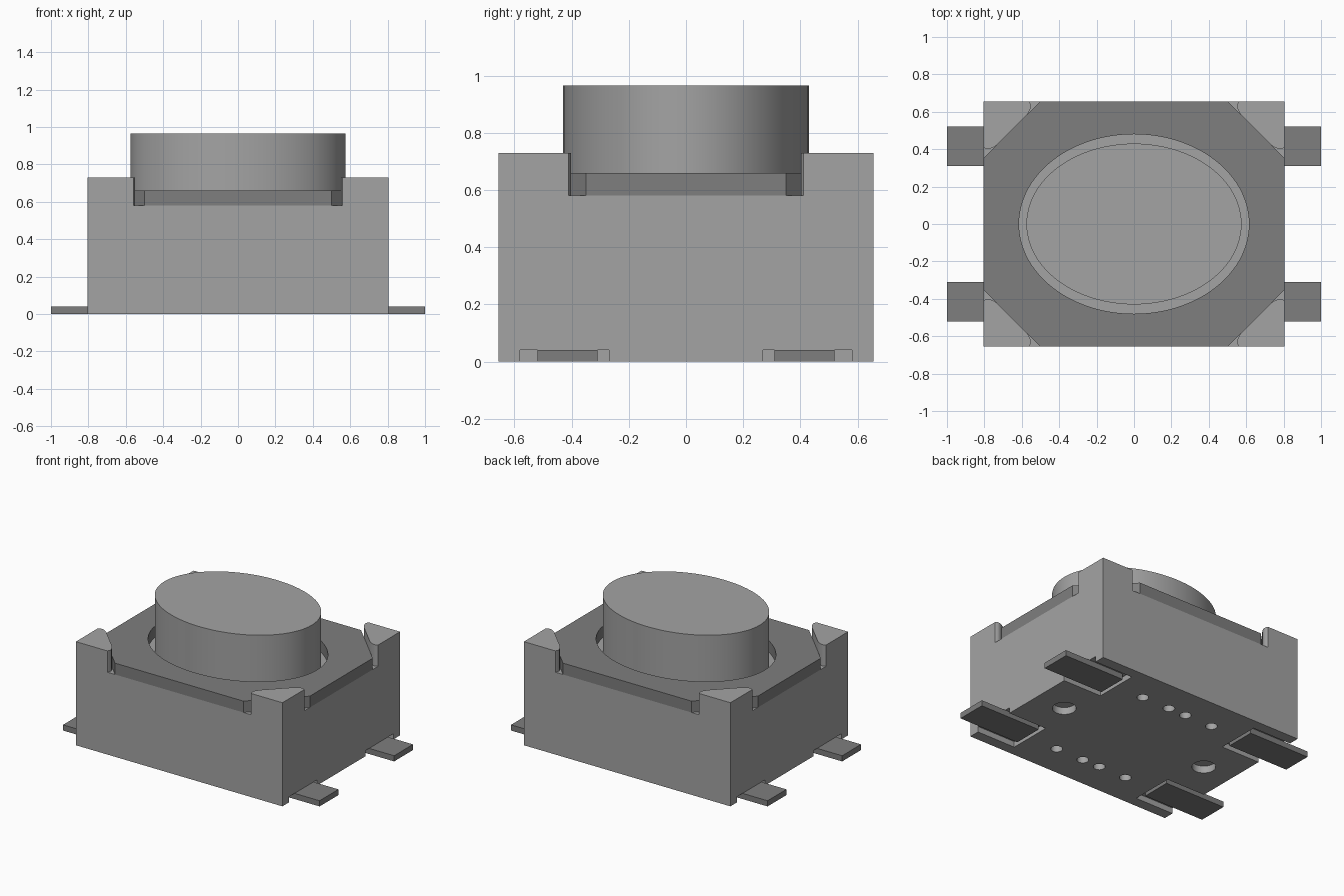
import bpy, bmesh, math

default = bpy.data.objects.get("Cube")
if default:
    bpy.data.objects.remove(default, do_unlink=True)


def material(name, value):
    m = bpy.data.materials.new(name)
    m.use_nodes = True
    col = (value, value, value, 1)
    m.diffuse_color = col
    m.node_tree.nodes["Principled BSDF"].inputs["Base Color"].default_value = col
    return m


LIGHT = material("light grey plastic", 0.37)
DARK = material("dark grey metal", 0.21)


def prisms(name, shapes, mat=None):
    """One object made of upright prisms, each given as (outline, bottom, top)."""
    bm = bmesh.new()
    for outline, z0, z1 in shapes:
        face = bm.faces.new([bm.verts.new((x, y, z0)) for x, y in outline])
        out = bmesh.ops.extrude_face_region(bm, geom=[face])
        top = [v for v in out["geom"] if isinstance(v, bmesh.types.BMVert)]
        bmesh.ops.translate(bm, verts=top, vec=(0, 0, z1 - z0))
    bmesh.ops.recalc_face_normals(bm, faces=bm.faces)
    mesh = bpy.data.meshes.new(name)
    bm.to_mesh(mesh)
    bm.free()
    ob = bpy.data.objects.new(name, mesh)
    bpy.context.collection.objects.link(ob)
    if mat:
        mesh.materials.append(mat)
    return ob


def rect(x0, x1, y0, y1):
    return [(x0, y0), (x1, y0), (x1, y1), (x0, y1)]


def ellipse(rx, ry, n=96, cx=0, cy=0):
    return [(cx + rx * math.cos(2 * math.pi * i / n),
             cy + ry * math.sin(2 * math.pi * i / n)) for i in range(n)]


def four_way(quarter):
    """Mirror a quarter outline (+x +y corner, clockwise) into a full loop."""
    loop = list(quarter)
    loop += [(x, -y) for x, y in reversed(quarter)]
    loop += [(-x, -y) for x, y in quarter]
    loop += [(-x, y) for x, y in reversed(quarter)]
    return loop


def activate(ob):
    bpy.ops.object.select_all(action="DESELECT")
    ob.select_set(True)
    bpy.context.view_layer.objects.active = ob


def cut(ob, cutter):
    cutter.hide_render = True
    mod = ob.modifiers.new("cut", "BOOLEAN")
    mod.operation = "DIFFERENCE"
    mod.solver = "EXACT"
    mod.object = cutter
    activate(ob)
    bpy.ops.object.modifier_apply(modifier=mod.name)
    bpy.data.objects.remove(cutter, do_unlink=True)


def smooth(ob):
    activate(ob)
    bpy.ops.object.shade_smooth_by_angle(angle=math.radians(30))


SIDES = [(sx, sy) for sx in (-1, 1) for sy in (-1, 1)]

# Housing block, its top carved down to leave four corner posts with round noses
housing = prisms("housing", [(rect(-0.805, 0.805, -0.655, 0.655), 0, 0.73)], LIGHT)
nose = [(0.56, 0.8), (0.56, 0.655), (0.552, 0.64), (0.552, 0.622),
        (0.56, 0.603), (0.575, 0.58)]
quarter = nose + [(y + 0.15, x - 0.15) for x, y in reversed(nose)]
# Beyond the walls the carving reaches past the block on all four sides
cut(housing, prisms("top_cutter", [(four_way(quarter), 0.58, 1.0)]))

# Lead pockets, locating holes and small pin marks in the underside
under = [(rect(*sorted((sx * 0.505, sx * 0.9)), *sorted((sy * 0.27, sy * 0.58))),
          -0.1, 0.04) for sx, sy in SIDES]
under += [(ellipse(0.076, 0.076, 32, sx * 0.578, 0), -0.1, 0.05) for sx in (-1, 1)]
under += [(ellipse(0.038, 0.038, 24, sx * px, sy * 0.425), -0.1, 0.05)
          for sx, sy in SIDES for px in (0.068, 0.284)]
cut(housing, prisms("underside_cutter", under))
smooth(housing)

# Octagonal cover plate with an oval opening
cover = prisms("cover_plate", [(four_way([(0.5, 0.655), (0.805, 0.35)]), 0.58, 0.66)], DARK)
cut(cover, prisms("opening_cutter", [(ellipse(0.615, 0.48), 0.5, 0.8)]))
smooth(cover)

# Oval push button
button = prisms("push_button", [(ellipse(0.575, 0.43), 0.575, 0.965)], LIGHT)
smooth(button)

# Four flat solder leads
for sx, sy in SIDES:
    name = ("left" if sx > 0 else "right") + ("_back" if sy > 0 else "_front") + "_lead"
    prisms(name, [(rect(*sorted((sx * 0.53, sx)), *sorted((sy * 0.31, sy * 0.52))),
                   0, 0.04)], DARK)
